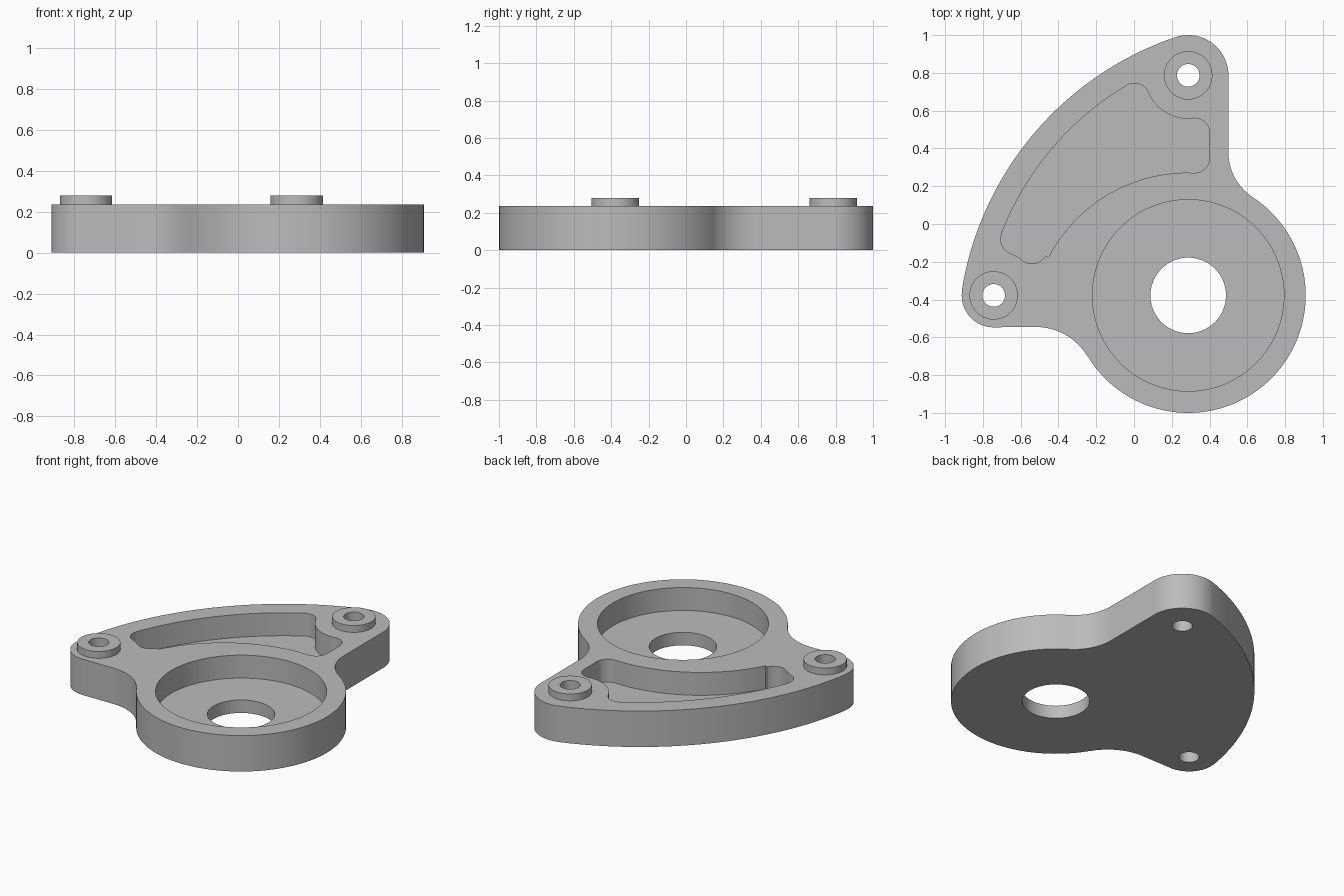
import bpy
import bmesh
from math import cos, sin, radians

cube = bpy.data.objects.get("Cube")
if cube:
    bpy.data.objects.remove(cube, do_unlink=True)

BASE_TOP, BOSS_TOP, FLOOR = 0.235, 0.28, 0.085
HUB, TOP_EAR, LEFT_EAR = (0.287, -0.378), (0.287, 0.787), (-0.743, -0.378)
SWEEP = (0.767, -0.62)  # centre of the long curved side


def arc(centre, radius, start, end):
    """Points of an arc, angles in degrees."""
    steps = max(6, int(abs(end - start) * (0.4 if radius < 1 else 0.6)))
    angles = [radians(start + (end - start) * i / steps) for i in range(steps + 1)]
    return [(centre[0] + radius * cos(a), centre[1] + radius * sin(a)) for a in angles]


def circle(centre, radius):
    return arc(centre, radius, 0, 360)[:-1]


def prism(name, points, bottom, top):
    """Extrude a closed profile between two heights."""
    clean = []
    for p in points:
        if not clean or (p[0] - clean[-1][0]) ** 2 + (p[1] - clean[-1][1]) ** 2 > 1e-5:
            clean.append(p)
    bm = bmesh.new()
    face = bm.faces.new([bm.verts.new((x, y, bottom)) for x, y in clean])
    new = bmesh.ops.extrude_face_region(bm, geom=[face])["geom"]
    bmesh.ops.translate(bm, vec=(0, 0, top - bottom),
                        verts=[v for v in new if isinstance(v, bmesh.types.BMVert)])
    bmesh.ops.recalc_face_normals(bm, faces=bm.faces)
    mesh = bpy.data.meshes.new(name)
    bm.to_mesh(mesh)
    bm.free()
    obj = bpy.data.objects.new(name, mesh)
    bpy.context.collection.objects.link(obj)
    return obj


def combine(body, tool, operation):
    """Apply a boolean and discard the tool."""
    tool.hide_render = True
    mod = body.modifiers.new("boolean", 'BOOLEAN')
    mod.operation, mod.solver, mod.object = operation, 'EXACT', tool
    bpy.context.view_layer.objects.active = body
    bpy.ops.object.modifier_apply(modifier=mod.name)
    bpy.data.objects.remove(tool, do_unlink=True)


# Outer plate: round hub, two ears, two fillets and a long curved side
outline = (arc(HUB, 0.622, 211.1, 416.5)
           + arc((0.785, 0.38), 0.285, 236.5, 180)
           + arc(TOP_EAR, 0.213, 0, 108.8)
           + arc(SWEEP, 1.7, 108.8, 170.9)
           + arc(LEFT_EAR, 0.169, 170.9, 270)
           + arc((-0.52, -0.863), 0.318, 90, 31.1))
plate = prism("mounting_plate", outline, 0, BASE_TOP)

# Raised bosses on the ears
for ear in (TOP_EAR, LEFT_EAR):
    combine(plate, prism("boss", circle(ear, 0.128), BASE_TOP - 0.05, BOSS_TOP), 'UNION')

# Weight-saving pocket with rounded corners
pocket = (arc((0.32, 0.35), 0.08, -90, 0)
          + arc((0.32, 0.48), 0.08, 0, 96)
          + arc(TOP_EAR, 0.23, 276, 203.3)
          + arc((0.003, 0.665), 0.08, 23.3, 120.7)
          + arc(SWEEP, 1.575, 120.7, 158.8)
          + arc((-0.625, -0.08), 0.08, 158.8, 248.4)
          + arc(LEFT_EAR, 0.24, 68.4, 50.7)
          + arc((-0.54, -0.13), 0.08, 230.7, 332.5)
          + arc((0.285, -0.56), 0.832, 152.5, 90))
combine(plate, prism("pocket", pocket, FLOOR, 0.5), 'DIFFERENCE')

# Wide bearing recess, shaft hole and bolt holes
combine(plate, prism("recess", circle(HUB, 0.507), FLOOR, 0.5), 'DIFFERENCE')
for centre, radius in ((HUB, 0.2), (TOP_EAR, 0.06), (LEFT_EAR, 0.06)):
    combine(plate, prism("hole", circle(centre, radius), -0.2, 0.5), 'DIFFERENCE')

# Single grey material
grey = bpy.data.materials.new("plain_grey")
grey.use_nodes = True
colour = (0.5, 0.5, 0.5, 1)
grey.diffuse_color = colour
grey.node_tree.nodes["Principled BSDF"].inputs["Base Color"].default_value = colour
plate.data.materials.clear()
plate.data.materials.append(grey)
for poly in plate.data.polygons:
    poly.material_index = 0

bpy.ops.object.select_all(action='DESELECT')
plate.select_set(True)
bpy.context.view_layer.objects.active = plate
bpy.ops.object.shade_smooth_by_angle(angle=radians(30))
